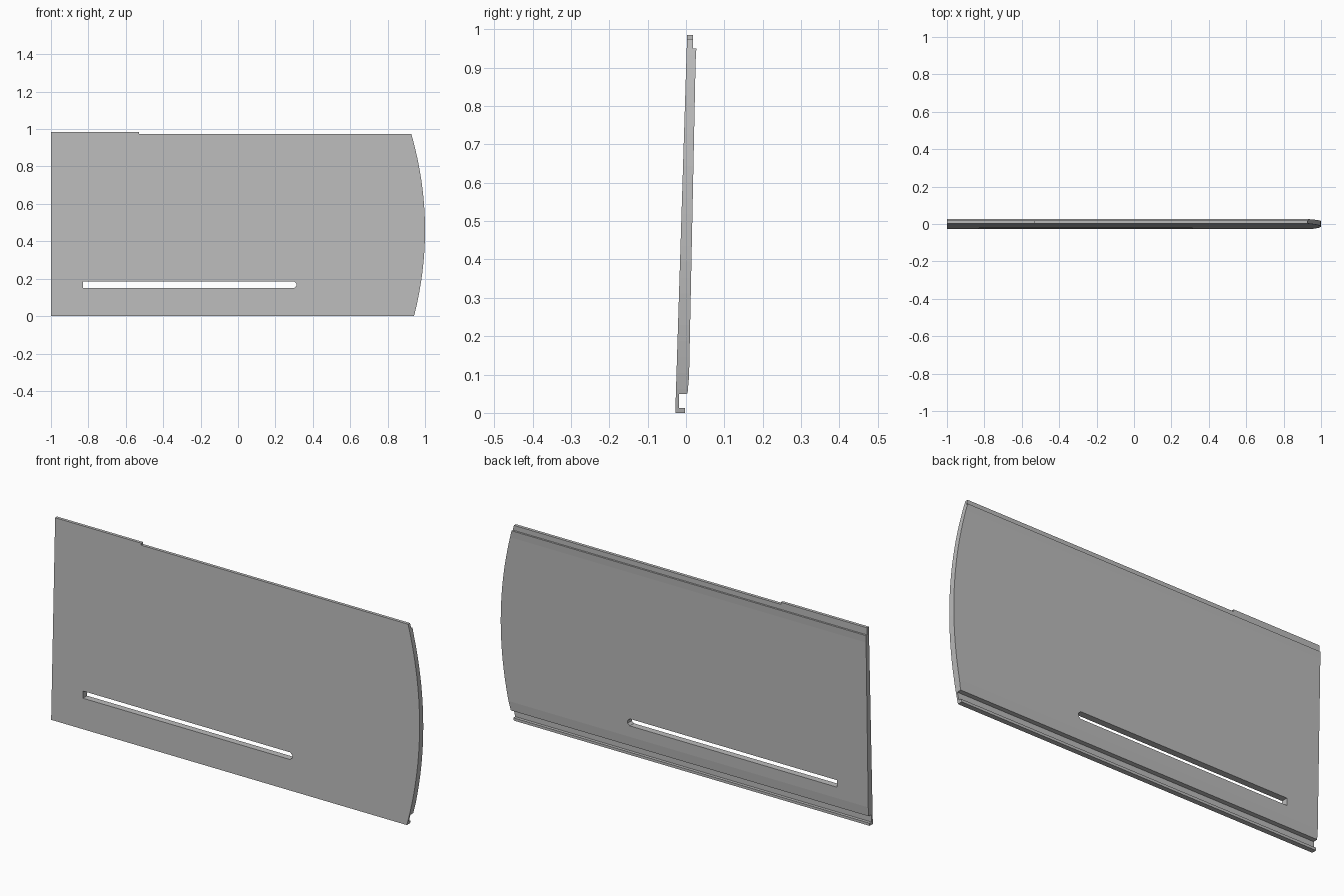
import bpy, bmesh

cube = bpy.data.objects.get("Cube")
if cube:
    bpy.data.objects.remove(cube, do_unlink=True)

grey = bpy.data.materials.new("plain grey")
grey.use_nodes = True
colour = (0.5, 0.5, 0.5, 1)
grey.diffuse_color = colour
grey.node_tree.nodes["Principled BSDF"].inputs["Base Color"].default_value = colour


def prism(name, points, offset):
    """Extrude a closed loop of 3D points along an offset vector."""
    bm = bmesh.new()
    face = bm.faces.new([bm.verts.new(p) for p in points])
    moved = bmesh.ops.extrude_face_region(bm, geom=[face])["geom"]
    bmesh.ops.translate(bm, vec=offset,
                        verts=[v for v in moved if isinstance(v, bmesh.types.BMVert)])
    bmesh.ops.recalc_face_normals(bm, faces=bm.faces)
    mesh = bpy.data.meshes.new(name)
    bm.to_mesh(mesh)
    bm.free()
    mesh.materials.append(grey)
    obj = bpy.data.objects.new(name, mesh)
    bpy.context.collection.objects.link(obj)
    return obj


def boolean(target, cutter, operation):
    """Apply a boolean and remove its cutter."""
    cutter.hide_render = True
    mod = target.modifiers.new(operation, "BOOLEAN")
    mod.operation, mod.solver, mod.object = operation, "EXACT", cutter
    evaluated = target.evaluated_get(bpy.context.evaluated_depsgraph_get())
    mesh = bpy.data.meshes.new_from_object(evaluated)
    target.modifiers.clear()
    target.data = mesh
    bpy.data.objects.remove(cutter, do_unlink=True)


# Leaning board section (y, z): grooved bottom edge, tongue along the top
section = [(-0.028, 0), (-0.003, 0), (-0.003, 0.013), (-0.018, 0.013),
           (-0.018, 0.049), (0.004, 0.05), (0.008, 0.095), (0.025, 0.915),
           (0.027, 0.95), (0.018, 0.95), (0.018, 0.985), (0.003, 0.985)]
board = prism("board_panel", [(-1, y, z) for y, z in section], (2.1, 0, 0))

# Face outline (x, z): stepped top edge and bowed right end
steps = 24
heights = [-0.02 + 0.995 * i / steps for i in range(steps + 1)]
outline = [(-1.1, -0.02)]
outline += [(1 - (z - 0.46) ** 2 / 3.6, z) for z in heights]
outline += [(-0.53, 0.975), (-0.53, 1.1), (-1.1, 1.1)]
boolean(board, prism("outline_cutter", [(x, -0.2, z) for x, z in outline],
                     (0, 0.4, 0)), "INTERSECT")

# Long slot: square left end, chamfered right end
slot = [(-0.83, 0.15), (0.3, 0.15), (0.312, 0.16), (0.312, 0.173),
        (0.3, 0.185), (-0.83, 0.185)]
boolean(board, prism("slot_cutter", [(x, -0.2, z) for x, z in slot],
                     (0, 0.4, 0)), "DIFFERENCE")
